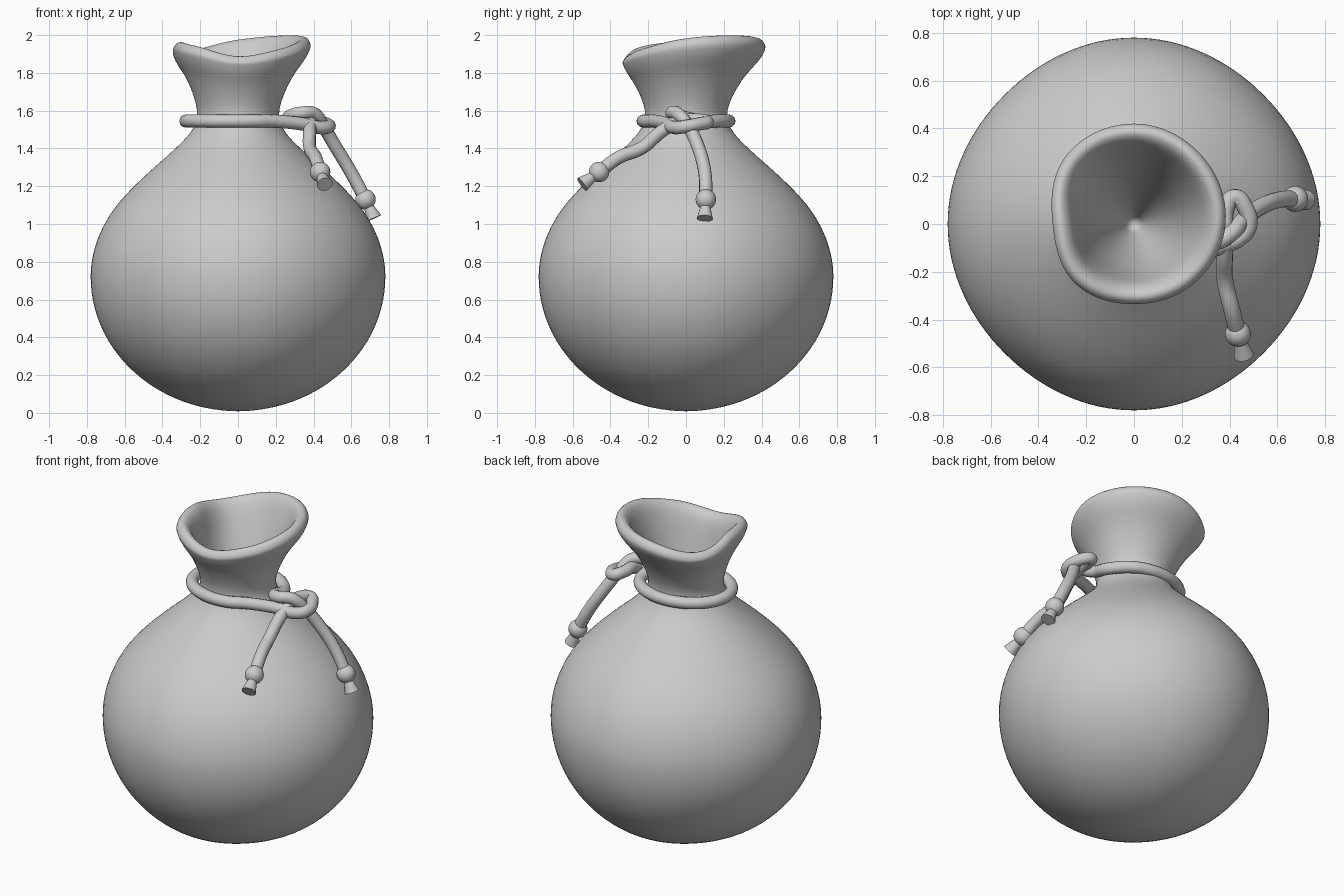
import bpy, bmesh, math
from mathutils import Vector

if "Cube" in bpy.data.objects:
    bpy.data.objects.remove(bpy.data.objects["Cube"])

N = 64


def around(vals, a):
    """Smooth periodic interpolation of values given at even angles."""
    n = len(vals)
    u = a / math.tau * n
    i, t = int(u) % n, u - int(u)
    p0, p1, p2, p3 = (vals[(i + k) % n] for k in (-1, 0, 1, 2))
    return p1 + 0.5 * t * (p2 - p0 + t * (2*p0 - 5*p1 + 4*p2 - p3 + t * (3*(p1 - p2) + p3 - p0)))


def smooth(ob):
    for p in ob.data.polygons:
        p.use_smooth = True


# Sack: round body (slightly squarish), pinched neck, wavy mouth with a thick rolled rim
rim_r = [0.385, 0.405, 0.422, 0.405, 0.342, 0.352, 0.337, 0.355]
rim_z = [1.985, 2.001, 1.978, 1.92, 1.965, 1.945, 1.89, 1.93]
body = [(0.783 * math.sin(math.pi / 2 * k / 14), 0.72 - 0.712 * math.cos(math.pi / 2 * k / 14))
        for k in range(1, 15)]
body += [(0.779, 0.80), (0.750, 0.92), (0.685, 1.05), (0.594, 1.16), (0.484, 1.265),
         (0.375, 1.36), (0.287, 1.44), (0.23, 1.51), (0.212, 1.57)]
# (blend from neck to rim, blend in height, radial offset, height offset)
mouth = [(0.08, 0.18, 0, 0), (0.28, 0.38, 0, 0), (0.55, 0.58, 0, 0), (0.85, 0.73, 0, 0),
         (1, 0.85, -0.004, 0), (1, 1, 0.002, -0.04), (1, 1, -0.012, -0.01), (1, 1, -0.035, 0.002),
         (1, 1, -0.062, -0.012), (1, 1, -0.085, -0.045), (0.8, 0.72, -0.075, 0),
         (0.4, 0.4, -0.045, 0), (0.08, 0.1, -0.025, 0)]
# Inside funnel below the neck
funnel = [(0.165, 1.48), (0.11, 1.30), (0.055, 1.14)]
bm = bmesh.new()


def ring(fn):
    out = []
    for i in range(N):
        a = math.tau * i / N
        r, z = fn(a)
        out.append(bm.verts.new((r * math.cos(a), r * math.sin(a), z)))
    return out


rings = [ring(lambda a: (p[0] * (1 - 0.0095 * (1 - math.cos(4 * a))), p[1])) for p in body]
for fr, fz, dr, dz in mouth:
    rings.append(ring(lambda a: (0.212 + (around(rim_r, a) - 0.212) * fr + dr,
                                 1.57 + (around(rim_z, a) - 1.57) * fz + dz)))
rings += [ring(lambda a: p) for p in funnel]
for a, b in zip(rings, rings[1:]):
    for i in range(N):
        j = (i + 1) % N
        bm.faces.new((a[i], a[j], b[j], b[i]))
bottom, pit = bm.verts.new((0, 0, 0.008)), bm.verts.new((0, 0, 1.0))
for i in range(N):
    j = (i + 1) % N
    bm.faces.new((bottom, rings[0][j], rings[0][i]))
    bm.faces.new((pit, rings[-1][i], rings[-1][j]))
bmesh.ops.recalc_face_normals(bm, faces=bm.faces)
me = bpy.data.meshes.new("sack")
bm.to_mesh(me)
bm.free()
sack = bpy.data.objects.new("sack", me)
bpy.context.collection.objects.link(sack)
smooth(sack)
sub = sack.modifiers.new("subdivision", "SUBSURF")
sub.levels = sub.render_levels = 1

# Cord: first tail, knot loop, ring round the neck, knot, second tail
tail_a = [(0.435, -0.46, 1.275), (0.41, -0.36, 1.35), (0.38, -0.23, 1.405), (0.38, -0.13, 1.49),
          (0.385, -0.03, 1.545), (0.385, 0.06, 1.55), (0.42, 0.112, 1.54), (0.465, 0.07, 1.53),
          (0.48, -0.01, 1.515), (0.44, -0.06, 1.51), (0.34, -0.10, 1.53)]
ring_pts = [(0.275 * math.cos(math.radians(d)), 0.227 * math.sin(math.radians(d)), 1.545)
            for d in range(-50, -311, -20)]
tail_b = [(0.26, 0.08, 1.545), (0.275, -0.03, 1.57), (0.33, -0.075, 1.587), (0.40, -0.045, 1.585),
          (0.45, 0.01, 1.52), (0.51, 0.06, 1.42), (0.60, 0.10, 1.27), (0.675, 0.105, 1.13)]
pts = tail_a + ring_pts + tail_b
cu = bpy.data.curves.new("cord", "CURVE")
cu.dimensions = "3D"
cu.bevel_depth = 0.035
cu.bevel_resolution = 4
cu.resolution_u = 8
cu.use_fill_caps = True
sp = cu.splines.new("BEZIER")
sp.bezier_points.add(len(pts) - 1)
for bp, p in zip(sp.bezier_points, pts):
    bp.co = p
    bp.handle_left_type = bp.handle_right_type = "AUTO"
bpy.context.collection.objects.link(bpy.data.objects.new("cord", cu))

# Beads and flared cord ends
for name, c, e in (("front", (0.435, -0.46, 1.275), (0.46, -0.55, 1.21)),
                   ("side", (0.675, 0.105, 1.13), (0.72, 0.1, 1.03))):
    c, e = Vector(c), Vector(e)
    bpy.ops.mesh.primitive_uv_sphere_add(segments=32, ring_count=16, radius=0.054, location=c)
    bead = bpy.context.object
    bead.name = name + "_bead"
    smooth(bead)
    d = e - c
    bpy.ops.mesh.primitive_cone_add(vertices=32, radius1=0.016, radius2=0.042, depth=d.length,
                                    location=(c + e) / 2, rotation=d.to_track_quat("Z", "Y").to_euler())
    bpy.context.object.name = name + "_cord_end"
    bpy.ops.object.shade_smooth_by_angle()
